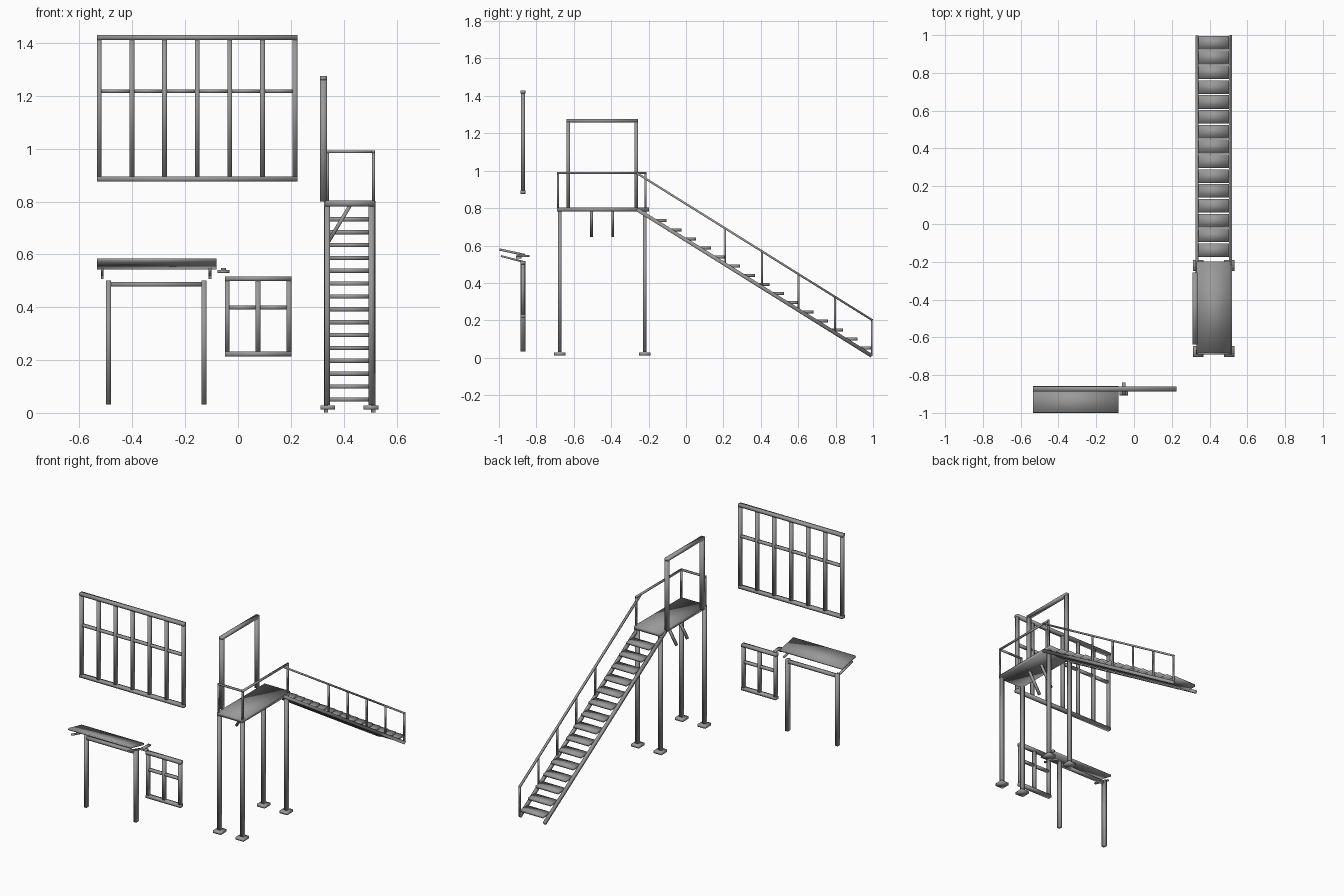
import bpy, bmesh
from mathutils import Vector

if "Cube" in bpy.data.objects:
    bpy.data.objects.remove(bpy.data.objects["Cube"])

steel = bpy.data.materials.new("grey steel")
steel.diffuse_color = (0.32, 0.32, 0.32, 1)
steel.use_nodes = True
steel.node_tree.nodes["Principled BSDF"].inputs["Base Color"].default_value = steel.diffuse_color


def hexa(bm, corner):
    """Add a box from a function mapping (-1/1, -1/1, -1/1) to a point."""
    v = {(i, j, k): bm.verts.new(corner(i, j, k))
         for i in (-1, 1) for j in (-1, 1) for k in (-1, 1)}
    for a in range(3):
        for s in (-1, 1):
            ring = []
            for p, q in ((-1, -1), (1, -1), (1, 1), (-1, 1)):
                c = [0, 0, 0]
                c[a], c[(a + 1) % 3], c[(a + 2) % 3] = s, p, q
                ring.append(v[tuple(c)])
            bm.faces.new(ring if s > 0 else ring[::-1])


def box(bm, x, y, z):
    """Box from (min, max) ranges."""
    pick = lambda r, s: r[0] if s < 0 else r[1]
    hexa(bm, lambda i, j, k: (pick(x, i), pick(y, j), pick(z, k)))


def beam(bm, a, b, w, t, side=(1, 0, 0)):
    """Bar from a to b, w wide along side and t thick across it."""
    a, b, s = Vector(a), Vector(b), Vector(side).normalized()
    n = (b - a).normalized().cross(s)
    hexa(bm, lambda i, j, k: (a if i < 0 else b) + s * j * w / 2 + n * k * t / 2)


def part(name, build):
    bm = bmesh.new()
    build(bm)
    bmesh.ops.recalc_face_normals(bm, faces=bm.faces)
    for f in bm.faces:      # soft shading runs over every edge
        f.smooth = True
    me = bpy.data.meshes.new(name)
    bm.to_mesh(me)
    bm.free()
    me.materials.append(steel)
    ob = bpy.data.objects.new(name, me)
    bpy.context.collection.objects.link(ob)


WALL = (-0.886, -0.859)    # depth of the parts set in the wall
INNER = (-0.883, -0.862)


# windows: outer frame with evenly spaced mullions and one transom
def window(x0, x1, z0, z1, bays, transom):
    def build(bm):
        w = 0.018
        for z in (z0, z1 - w):
            box(bm, (x0, x1), WALL, (z, z + w))
        for i in range(bays + 1):
            x = x0 + (x1 - x0 - w) * i / bays
            box(bm, (x, x + w), INNER, (z0 + w, z1 - w))
        for i in range(bays):
            x = x0 + (x1 - x0 - w) * i / bays
            box(bm, (x + w, x + (x1 - x0 - w) / bays), INNER,
                (transom - 0.007, transom + 0.007))
    return build


part("large_window", window(-0.534, 0.225, 0.876, 1.43, 6, 1.218))
part("small_window", window(-0.05, 0.202, 0.214, 0.517, 2, 0.399))


# lower door frame
def door(bm):
    for x in (-0.5, -0.138):
        box(bm, (x, x + 0.019), WALL, (0.032, 0.502))
    box(bm, (-0.481, -0.138), INNER, (0.478, 0.496))


part("lower_door_frame", door)

# canopy and its two support arms
part("canopy", lambda bm: beam(bm, (-0.3075, -0.998, 0.579),
                               (-0.3075, -0.860, 0.549), 0.453, 0.012))


def canopy_arms(bm):
    for x in (-0.514, -0.106):
        beam(bm, (x, -0.99, 0.544), (x, -0.862, 0.511), 0.011, 0.010)


part("canopy_arms", canopy_arms)


# small wall lamp beside the canopy
def lamp(bm):
    box(bm, (-0.064, -0.046), (-0.906, -0.838), (0.538, 0.548))
    box(bm, (-0.077, -0.033), (-0.908, -0.880), (0.530, 0.540))


part("wall_lamp", lamp)

# landing
part("landing_deck", lambda bm: box(bm, (0.332, 0.516), (-0.69, -0.198), (0.782, 0.804)))


def legs(bm):
    for x in (0.338, 0.505):
        for y in (-0.675, -0.220):
            box(bm, (x - 0.011, x + 0.011), (y - 0.01, y + 0.01), (0.03, 0.782))


def feet(bm):
    for x in (0.340, 0.504):
        for y in (-0.675, -0.220):
            box(bm, (x - 0.028, x + 0.028), (y - 0.03, y + 0.03), (0.012, 0.028))


def braces(bm):
    for y in (-0.505, -0.392):
        beam(bm, (0.425, y, 0.786), (0.342, y, 0.648), 0.014, 0.014, (0, 1, 0))


part("landing_legs", legs)
part("landing_feet", feet)
part("landing_braces", braces)


# upper door frame standing on the landing's left side
def upper_door(bm):
    x = (0.311, 0.336)
    for y in (-0.639, -0.275):
        box(bm, x, (y, y + 0.019), (0.80, 1.260))
    box(bm, x, (-0.639, -0.256), (1.259, 1.276))


part("upper_door_frame", upper_door)

# stairs: two sloping stringers and fifteen treads
Y0, Z0, Y1, Z1 = -0.262, 0.793, 0.993, 0.010
slope = (Z1 - Z0) / (Y1 - Y0)


def stringers(bm):
    for x in (0.333, 0.512):
        beam(bm, (x, Y0, Z0), (x, Y1, Z1), 0.016, 0.020)


def treads(bm):
    for i in range(15):
        y, z = 0.960 - i * 0.0785, 0.051 + i * 0.0487
        box(bm, (0.341, 0.504), (y - 0.036, y + 0.036), (z - 0.008, z + 0.008))


part("stair_stringers", stringers)
part("stair_treads", treads)


# handrails on the right side and across the front of the landing
RX = 0.513


def stair_rail(bm):
    lift = 0.193
    beam(bm, (RX, -0.262, Z0 + lift), (RX, 0.997, Z0 + lift + slope * 1.259), 0.012, 0.011)
    for y in (0.210, 0.406, 0.602, 0.797, 0.993):
        z = Z0 + slope * (y - Y0)
        box(bm, (RX - 0.005, RX + 0.005), (y - 0.005, y + 0.005), (z, z + lift))


def landing_rail(bm):
    r, top = 0.005, (0.983, 0.994)
    for x, y in ((0.340, -0.685), (RX, -0.685), (RX, -0.216)):
        box(bm, (x - r, x + r), (y - r, y + r), (0.80, 0.983))
    box(bm, (RX - r, RX + r), (-0.690, -0.211), top)
    box(bm, (0.335, RX - r), (-0.690, -0.680), top)


part("stair_handrail", stair_rail)
part("landing_handrail", landing_rail)
